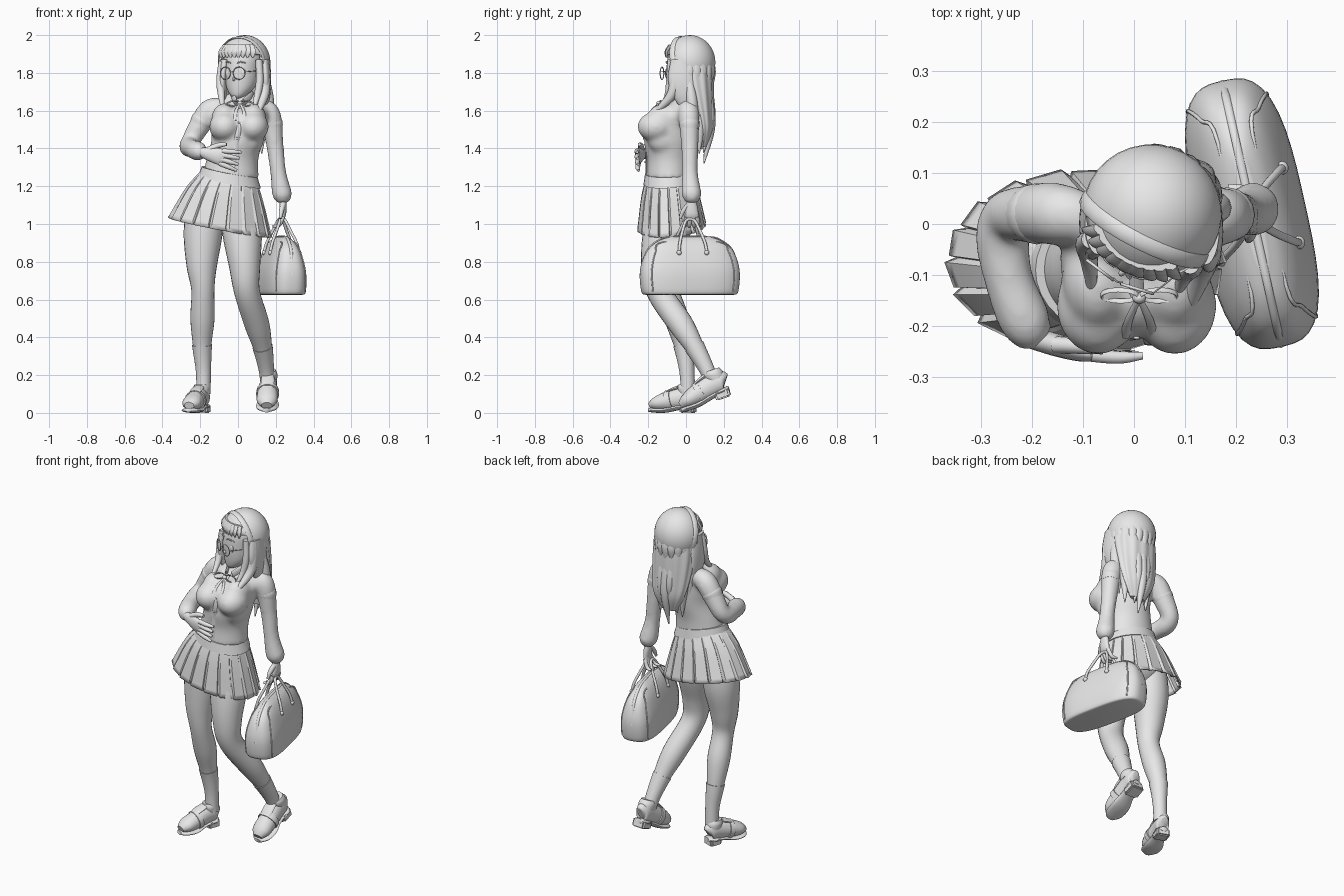
import bpy, bmesh, math
from mathutils import Vector, Matrix

if "Cube" in bpy.data.objects:
    bpy.data.objects.remove(bpy.data.objects["Cube"])

grey = bpy.data.materials.new("plain_grey")
grey.use_nodes = True
grey.diffuse_color = (.8, .8, .8, 1)
grey.node_tree.nodes["Principled BSDF"].inputs["Base Color"].default_value = grey.diffuse_color

AXES = [Vector((1, 0, 0)), Vector((0, 1, 0)), Vector((0, 0, 1))]
HERE = Matrix()


def move(x, y, z):
    return Matrix.Translation((x, y, z))


def turn(degrees, axis):
    return Matrix.Rotation(math.radians(degrees), 4, axis)


def finish(name, bm, place, sharp=50):
    """Place the mesh, shade it smooth with sharp creases and link it."""
    bm.transform(place)
    bmesh.ops.recalc_face_normals(bm, faces=bm.faces)
    for face in bm.faces:
        face.smooth = True
    for edge in bm.edges:
        edge.smooth = edge.calc_face_angle(0) < math.radians(sharp)
    mesh = bpy.data.meshes.new(name)
    bm.to_mesh(mesh)
    bm.free()
    mesh.materials.append(grey)
    obj = bpy.data.objects.new(name, mesh)
    bpy.context.scene.collection.objects.link(obj)
    return obj


def smooth_path(rows, steps):
    """Curve smoothly through rows of (x, y, z, width, depth)."""
    rows = [Vector(tuple(r) + (r[-1],) * (5 - len(r))) for r in rows]
    path = []
    for i in range(len(rows) - 1):
        before, a, b, after = rows[max(i - 1, 0)], rows[i], rows[i + 1], rows[min(i + 2, len(rows) - 1)]
        for step in range(steps):
            t = step / steps
            bend = (b - before) * t + (before * 2 - a * 5 + b * 4 - after) * t * t
            bend += (a * 3 - before - b * 3 + after) * t ** 3
            path.append(a + bend / 2)
    return path + [rows[-1]]


def loft(name, rows, sides=16, steps=5, level=False, shape=None, place=HERE, caps=True, ref=None, sharp=50):
    """Sweep an ellipse through the rows; level keeps every ring horizontal."""
    path = smooth_path(rows, steps)
    points = [Vector(p[:3]) for p in path]
    span = points[-1] - points[0]
    ref = ref or min(AXES, key=lambda axis: round(abs(axis.dot(span)), 4))
    bm = bmesh.new()
    rings = []
    for i, p in enumerate(path):
        along = (points[min(i + 1, len(path) - 1)] - points[max(i - 1, 0)]).normalized()
        side = AXES[0] if level else (ref - along * ref.dot(along)).normalized()
        other = AXES[1] if level else along.cross(side)
        ring = []
        for k in range(sides):
            angle, factor = math.tau * k / sides, 1
            if shape:
                angle, factor = shape(k, angle, i / (len(path) - 1))
            wide, deep = max(p[3], .001) * factor, max(p[4], .001) * factor
            ring.append(bm.verts.new(points[i] + side * wide * math.cos(angle) + other * deep * math.sin(angle)))
        rings.append(ring)
    for low, high in zip(rings, rings[1:]):
        for k in range(sides):
            n = (k + 1) % sides
            bm.faces.new((low[k], low[n], high[n], high[k]))
    if caps:
        bm.faces.new(rings[0])
        bm.faces.new(rings[-1])
    return finish(name, bm, place, sharp)


def ball(name, centre, size, place=HERE, keep=None):
    bm = bmesh.new()
    bmesh.ops.create_uvsphere(bm, u_segments=32, v_segments=20, radius=1)
    if keep:
        unwanted = [f for f in bm.faces if not keep(f.calc_center_median())]
        bmesh.ops.delete(bm, geom=unwanted, context='FACES')
    return finish(name, bm, place @ move(*centre) @ Matrix.Diagonal((*size, 1)))


def block(name, centre, size, place):
    bm = bmesh.new()
    bmesh.ops.create_cube(bm, size=1)
    bmesh.ops.bevel(bm, geom=bm.edges[:], offset=.12, segments=2, affect='EDGES')
    return finish(name, bm, place @ move(*centre) @ Matrix.Diagonal((*size, 1)))


def hoop(name, wide, tall, thick, place):
    turns = [math.tau * k / 24 for k in range(25)]
    return loft(name, [(wide * math.cos(a), 0, tall * math.sin(a), *thick) for a in turns],
                sides=8, steps=1, place=place, caps=False, ref=AXES[1])


def fuse(parts, voxel):
    """Melt overlapping parts into one soft skin."""
    with bpy.context.temp_override(active_object=parts[0], selected_editable_objects=parts):
        bpy.ops.object.join()
    remesh = parts[0].modifiers.new("skin", 'REMESH')
    remesh.mode, remesh.voxel_size, remesh.use_smooth_shade = 'VOXEL', voxel, True
    soften = parts[0].modifiers.new("soften", 'SMOOTH')
    soften.factor, soften.iterations = .5, 22


# Blouse: trunk, bust and sleeves melted together
blouse = [loft("blouse", [(-.04, -.09, 1.24, .15, .122), (-.03, -.085, 1.34, .138, .122), (-.005, -.08, 1.44, .136, .14),
                          (0, -.067, 1.52, .145, .134), (.015, -.025, 1.6, .148, .094), (.02, 0, 1.67, .1, .058),
                          (.02, 0, 1.7, .05, .045)], sides=32, level=True),
          ball("middle_bust", (.005, -.125, 1.53), (.07, .095, .09))]
for x in (-.07, .08):
    blouse.append(ball("bust", (x, -.16, 1.515), (.083, .097, .08)))
    blouse.append(ball("upper_bust", (x, -.11, 1.56), (.07, .095, .08)))
    blouse.append(ball("lower_bust", (x * .9, -.12, 1.45), (.065, .085, .08)))
blouse.append(loft("right_sleeve", [(-.09, .01, 1.62, .05), (-.15, .02, 1.6, .062), (-.21, .02, 1.51, .057), (-.25, .015, 1.44, .05),
                                    (-.258, -.03, 1.41, .054), (-.245, -.11, 1.4, .049), (-.21, -.195, 1.385, .052),
                                    (-.178, -.225, 1.372, .03)]))
blouse.append(loft("left_sleeve", [(.12, .01, 1.62, .045), (.17, .015, 1.58, .057), (.195, .02, 1.42, .047), (.212, .02, 1.28, .043),
                                   (.225, .025, 1.2, .05), (.235, .03, 1.15, .053), (.238, .03, 1.11, .03)]))
fuse(blouse, .009)
loft("right_sleeve_band", [(-.18, .02, 1.56, .054), (-.19, .02, 1.545, .06), (-.205, .02, 1.52, .055)])
loft("left_sleeve_band", [(.178, .017, 1.55, .05), (.183, .018, 1.53, .054), (.188, .02, 1.5, .049)])
front = [(.005, -.1, 1.64, .014, .005), (.005, -.198, 1.57, .014, .005), (.003, -.222, 1.5, .014, .005),
         (-.015, -.212, 1.4, .014, .005), (-.03, -.21, 1.27, .014, .005)]
loft("button_placket", front, sides=8)
for stop in smooth_path(front, 2)[1::2]:
    ball("button", (stop.x, stop.y - .006, stop.z), (.006, .004, .006))

# Collar and ribbon bow
loft("neck", [(.02, .01, 1.64, .045), (.025, 0, 1.72, .04), (.025, 0, 1.78, .045)], level=True)
for s in (-1, 1):
    loft("collar", [(.02 + s * .055, .02, 1.69, .02, .008), (.02 + s * .05, -.04, 1.675, .025, .008),
                    (.01 + s * .02, -.1, 1.645, .02, .006)], ref=AXES[2])
    hoop("bow_loop", .036, .017, (.006, .003), move(.01 + s * .038, -.14, 1.638) @ turn(s * 12, 'Y') @ turn(-40, 'X'))
    loft("bow_tail", [(.01, -.145, 1.64, .006, .003), (.01 + s * .02, -.187, 1.6, .008, .003),
                      (.01 + s * .028, -.222, 1.55, .01, .003)], sides=8)
ball("bow_knot", (.01, -.145, 1.64), (.013, .011, .012))

# Pleated skirt of broad panels, hem sheared lower on the left and front
shear = Matrix(((1, 0, 0, 0), (0, 1, 0, 0), (-.19, .08, 1, -.01), (0, 0, 0, 1)))


def pleat(k, angle, t):
    fold = k % 3
    return angle + (0, .16, .06)[fold], 1 + t * (.04, .01, -.04)[fold]


skirt = loft("pleated_skirt", [(-.045, -.09, 1.27, .143, .12), (-.07, -.085, 1.16, .2, .15), (-.095, -.075, .98, .266, .178)],
             sides=54, level=True, shape=pleat, place=shear, caps=False, sharp=20)
skirt.modifiers.new("cloth", 'SOLIDIFY').thickness = .008
loft("waistband", [(-.045, -.09, 1.23, .166, .135), (-.045, -.09, 1.285, .148, .127)], sides=32, level=True, place=shear)

# Legs and socks
ball("hips", (-.08, -.085, 1.1), (.17, .12, .13))
legs = {"right": [(-.17, -.08, 1.12, .1), (-.185, -.08, .95, .103), (-.192, -.095, .78, .081), (-.186, -.095, .65, .061),
                  (-.188, -.05, .5, .064), (-.19, -.015, .36, .049), (-.183, .005, .22, .036), (-.183, .01, .1, .034)],
        "left": [(0, -.09, 1.12, .1), (.022, -.125, .95, .104), (.035, -.155, .78, .083), (.048, -.14, .64, .068),
                 (.1, -.028, .47, .066), (.13, .045, .35, .05), (.15, .11, .23, .037), (.158, .145, .14, .034)]}
for side, rows in legs.items():
    loft(side + "_leg", rows, sides=24)
    loft(side + "_sock", [(*r[:3], r[3] + .004) for r in smooth_path(rows, 5)[25:]], sides=24, steps=1)


# Loafers with sole, block heel, collar rim and strap
def loafer(side, place):
    loft(side + "_shoe", [(0, .11, .075, .018, .03), (0, .095, .082, .038, .052), (0, .04, .08, .043, .056), (0, -.04, .064, .051, .05),
                          (0, -.1, .05, .05, .037), (0, -.135, .038, .027, .02)], place=place)
    loft(side + "_sole", [(0, .115, .036, .02, .014), (0, .09, .036, .042, .014), (0, .02, .028, .04, .014),
                          (0, -.05, .014, .055, .013), (0, -.11, .014, .05, .013), (0, -.142, .016, .022, .011)], place=place)
    block(side + "_heel", (0, .075, .022), (.078, .075, .044), place)
    loft(side + "_shoe_rim", [(0, .07, .1, .042, .046), (0, .066, .13, .044, .048), (0, .064, .15, .036, .04)], level=True, place=place)
    loft(side + "_tongue", [(0, .025, .135, .03, .012), (0, -.02, .12, .033, .009), (0, -.06, .098, .026, .008)], place=place)
    loft(side + "_strap", [(0, -.012, .07, .055, .054), (0, -.04, .064, .057, .055)], steps=2, sides=24, place=place)


loafer("right", move(-.215, -.06, 0) @ turn(-19, 'Z'))
loafer("left", move(.16, .125, .05) @ turn(-3, 'Z') @ turn(20, 'X') @ Matrix.Scale(1.08, 4))


# Hands: palm, four fingers and thumb
def hand(side, place, curl):
    loft(side + "_palm", [(-.03, 0, 0, .02, .023), (.02, 0, 0, .021, .034), (.07, 0, 0, .017, .041), (.1, curl / 5, 0, .01, .038)],
         place=place, ref=AXES[1])
    for k in range(4):
        z = (k - 1.5) * .021
        loft(side + "_finger", [(.08, 0, z, .013), (.13, curl * .4, z * 1.25, .012), (.195 - curl, curl, z * 1.5, .007)],
             sides=10, place=place)
    loft(side + "_thumb", [(.01, 0, .02, .016), (.05, .01, .052, .014), (.09, .015, .068, .008)], sides=10, place=place)


hand("right", move(-.17, -.232, 1.375) @ turn(-16, 'Z') @ turn(14, 'Y') @ Matrix.Scale(1.06, 4), .025)
hand("left", move(.238, .03, 1.11) @ Matrix(((0, -1, 0, 0), (0, 0, -1, 0), (-1, 0, 0, 0), (0, 0, 0, 1))) @ Matrix.Scale(.9, 4), .06)

# Head turned to its right, with face details and round glasses
head = move(.03, .01, 1.82) @ turn(-27, 'Z')
loft("head", [(0, -.078, -.155, .012, .012), (0, -.06, -.135, .045, .045), (0, -.03, -.085, .08, .083), (0, -.01, 0, .096, .106),
              (0, 0, .07, .1, .106), (0, 0, .13, .07, .08), (0, 0, .16, .02, .02)], sides=32, level=True, place=head)
ball("nose", (0, -.114, -.052), (.007, .012, .012), head)
ball("mouth", (0, -.098, -.095), (.016, .006, .004), head)
for s in (-1, 1):
    ball("eye", (s * .041, -.098, -.018), (.021, .008, .024), head)
    loft("eyebrow", [(s * .018, -.114, .032, .003), (s * .04, -.109, .038, .004), (s * .065, -.092, .03, .002)], sides=8, place=head)
    hoop("glasses_rim", .033, .033, (.003, .002), head @ move(s * .041, -.133, -.022) @ turn(s * 10, 'Z'))
    loft("glasses_arm", [(s * .073, -.126, -.015, .002), (s * .1, -.06, -.01, .002), (s * .105, .02, -.01, .002)], sides=6, place=head)
loft("glasses_bridge", [(-.01, -.135, -.018, .002), (0, -.138, -.014, .002), (.01, -.135, -.018, .002)], sides=6, place=head)

# Hair: crown, headband, flat bangs, long back mass, side sheets and locks
crown = ball("hair_crown", (0, .012, .035), (.137, .135, .145), head, lambda c: c.z > .36 or (c.y > -.3 and c.z > -.7))
crown.modifiers.new("thickness", 'SOLIDIFY').thickness = .012
hoop("headband", .134, .137, (.016, .005), head @ move(0, -.02, .035) @ turn(12, 'X'))
for k in range(-4, 5):
    x = k * .022
    y = -.107 * math.sqrt(1 - (x / .125) ** 2)
    loft("bang", [(x * .8, y * .8, .13, .02, .012), (x, y, .095, .022, .008), (x * 1.08, y * 1.02, .062, .005, .004)],
         sides=10, place=head, level=True)


def ridges(k, angle, t):
    return angle, 1 + .025 * math.cos(angle * 12)


loft("back_hair", [(.04, .035, 1.88, .122, .105), (.04, .05, 1.75, .13, .095), (.045, .08, 1.6, .12, .064),
                   (.05, .095, 1.5, .098, .045), (.052, .09, 1.41, .05, .02)], sides=84, level=True, shape=ridges)
for k in range(-4, 5):
    t = k / 4
    back = .03 + .09 * (1 - t * t)
    drop = .04 * (k % 3) + .07 * abs(t)
    loft("long_lock", [(.04 + t * .1, back - .02, 1.8, .02), (.045 + t * .115, back, 1.66, .03),
                       (.05 + t * .105, back + .005, 1.5 + drop / 2, .028), (.05 + t * .1, back / 2 + .035, 1.32 + drop, .003)], sides=12)
for k in range(-6, 7):
    a = k * .32
    x, y = .04 + .1 * math.sin(a), .02 + .1 * math.cos(a)
    loft("upper_lock", [(x, y, 1.88, .025), (x, y + .004, 1.8, .034), (x + .018 * math.sin(a), y + .018, 1.71 + .02 * (k % 2), .002)],
         sides=12)
for rows in ([(-.07, .0, 1.87, .026, .06), (-.082, .0, 1.76, .025, .07), (-.08, .01, 1.66, .022, .055), (-.06, .03, 1.58, .008, .02)],
             [(.14, -.01, 1.87, .027, .07), (.147, -.015, 1.76, .028, .08), (.143, .005, 1.66, .024, .065), (.13, .03, 1.57, .008, .02)]):
    loft("side_hair", rows, sides=24, level=True)
for rows in ([(-.085, -.03, 1.86, .018), (-.095, -.04, 1.76, .02), (-.088, -.07, 1.68, .018), (-.08, -.16, 1.59, .004)],
             [(.142, -.05, 1.86, .022), (.145, -.06, 1.76, .026), (.135, -.085, 1.67, .025), (.095, -.2, 1.56, .004)],
             [(.11, -.08, 1.87, .018), (.115, -.085, 1.76, .02), (.1, -.1, 1.67, .017), (.08, -.15, 1.6, .003)]):
    loft("front_lock", rows)

# Travel bag with zip, piping and twin handles
bag = move(.231, .02, 0) @ turn(12.5, 'Z')
POWER = 3.1


def boxy(k, angle, t):
    return angle, (abs(math.cos(angle)) ** POWER + abs(math.sin(angle)) ** POWER) ** (-1 / POWER)


bag_rows = [(0, 0, .625, .086, .235), (0, 0, .642, .104, .258), (0, 0, .75, .103, .266), (0, 0, .85, .076, .237),
            (0, 0, .905, .046, .18), (0, 0, .932, .014, .11)]
loft("bag_body", bag_rows, sides=48, level=True, shape=boxy, place=bag)


def arch(half):
    return half + [(x, -y, *rest) for x, y, *rest in reversed(half)]


loft("bag_zip", arch([(0, -.264, .73, .008, .005), (0, -.237, .85, .008, .005), (0, -.178, .908, .008, .005), (0, -.1, .932, .008, .005)]),
     sides=8, place=bag)
for s in (-1, 1):
    seam = [(s * r[3] * (1 - .84 ** POWER) ** (1 / POWER), -.84 * r[4], r[2], .004) for r in bag_rows[1:5]]
    loft("bag_piping", arch(seam), sides=8, place=bag)
    loft("bag_handle", arch([(s * .078, -.075, .85, .008), (s * .066, -.068, .9, .008), (s * .035, -.045, .97, .008),
                             (s * .014, -.02, 1.02, .008)]), sides=10, place=bag)
    for y in (-.075, .075):
        ball("handle_stud", (s * .078, y, .848), (.012, .013, .013), bag)
